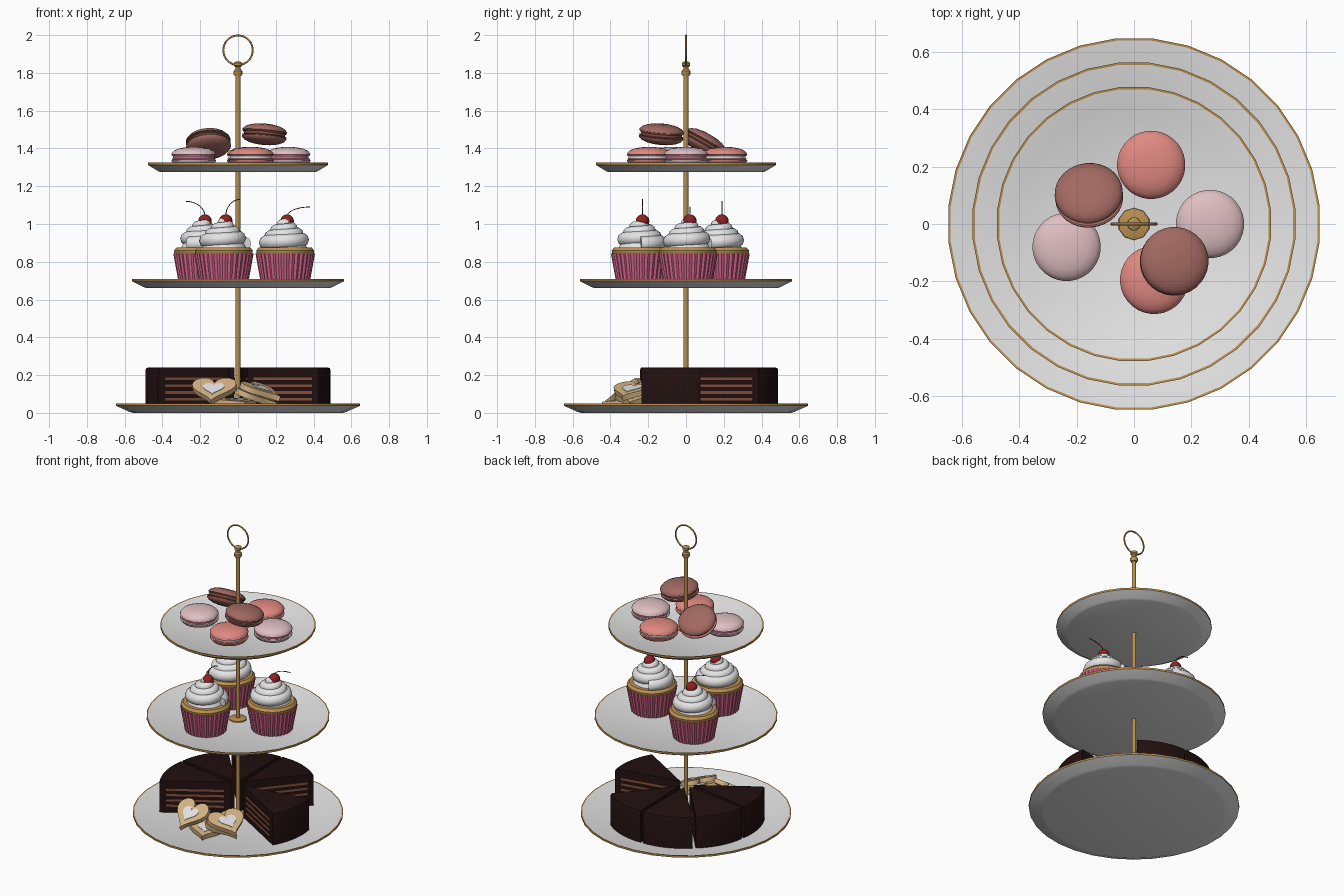
import bpy, bmesh
from math import sin, cos, pi, radians
from mathutils import Matrix, Vector, Euler

if "Cube" in bpy.data.objects:
    bpy.data.objects.remove(bpy.data.objects["Cube"])


def material(name, *rgb):
    m = bpy.data.materials.new(name)
    m.use_nodes = True
    m.diffuse_color = (*rgb, 1)
    m.node_tree.nodes["Principled BSDF"].inputs["Base Color"].default_value = (*rgb, 1)
    return m


WHITE = material("porcelain white", .78, .78, .78)
GOLD = material("gold", .5, .28, .08)
CHOC = material("dark chocolate", .016, .005, .005)
LAYER = material("cake layer brown", .25, .085, .05)
WRAP = material("wrapper pink", .65, .13, .25)
CHERRY = material("cherry red", .28, .015, .015)
COOKIE = material("cookie tan", .68, .46, .23)
PALE = material("pale pink", .74, .52, .54)
CORAL = material("coral pink", .75, .25, .22)
MAUVE = material("cocoa brown", .36, .14, .12)


def finish(name, bm, mats, matrix=Matrix(), angle=40):
    """Turn a bmesh into a placed object with smooth shading and sharp edges."""
    bmesh.ops.recalc_face_normals(bm, faces=bm.faces)
    me = bpy.data.meshes.new(name)
    bm.to_mesh(me)
    bm.free()
    for m in mats:
        me.materials.append(m)
    ob = bpy.data.objects.new(name, me)
    bpy.context.collection.objects.link(ob)
    ob.matrix_world = matrix
    bpy.ops.object.select_all(action='DESELECT')
    ob.select_set(True)
    bpy.context.view_layer.objects.active = ob
    if angle:
        bpy.ops.object.shade_smooth_by_angle(angle=radians(angle))
    return ob


def lathe(name, profile, sides, mats, index=None, matrix=Matrix(), angle=40, pleat=0):
    """Revolve (radius, z) points; index gives the material of each band."""
    bm = bmesh.new()
    rings = []
    for r, z in profile:
        ring = []
        for i in range(sides):
            a = 2 * pi * (i + .5) / sides
            rr = r - pleat * (i % 2)
            ring.append(bm.verts.new((rr * cos(a), rr * sin(a), z)))
        rings.append(ring)
    for k in range(len(rings) - 1):
        for i in range(sides):
            j = (i + 1) % sides
            f = bm.faces.new((rings[k][i], rings[k][j], rings[k + 1][j], rings[k + 1][i]))
            f.material_index = index[k] if index else 0
    bmesh.ops.remove_doubles(bm, verts=bm.verts, dist=1e-5)
    return finish(name, bm, mats, matrix, angle)


def tube(name, points, radii, mat, sides=8, matrix=Matrix()):
    """Sweep a circle along points, framed against the vertical."""
    bm = bmesh.new()
    rings = []
    for k, p in enumerate(points):
        t = (points[min(k + 1, len(points) - 1)] - points[max(k - 1, 0)]).normalized()
        side = t.cross(Vector((0, 0, 1)) if abs(t.z) < .9 else Vector((0, 1, 0))).normalized()
        up = side.cross(t)
        rings.append([bm.verts.new(p + radii[k] * (side * cos(a) + up * sin(a)))
                      for a in [2 * pi * i / sides for i in range(sides)]])
    for a, b in zip(rings, rings[1:]):
        for i in range(sides):
            j = (i + 1) % sides
            bm.faces.new((a[i], a[j], b[j], b[i]))
    bm.faces.new(rings[0])
    bm.faces.new(rings[-1])
    return finish(name, bm, [mat], matrix, 60)


def place(x, y, z, rx=0, ry=0, rz=0):
    turn = Euler([radians(v) for v in (rx, ry, rz)]).to_matrix().to_4x4()
    return Matrix.Translation((x, y, z)) @ turn


# Plates with gilded rims, and the flange that holds each one
for level, R, z in (("bottom", .65, 0), ("middle", .565, .66), ("top", .48, 1.275)):
    lathe(level + "_plate",
          [(0, z), (.86 * R, z), (.89 * R, z + .006), (R, z + .038), (R, z + .05),
           (R - .008, z + .05), (.87 * R, z + .024), (0, z + .02)],
          32, [WHITE, GOLD], [0, 0, 0, 1, 1, 0, 0])
    lathe(level + "_flange", [(0, z + .015), (.057, z + .015), (.055, z + .028), (.03, z + .034), (0, z + .034)],
          10, [GOLD])

# Pole, collars and carrying ring
lathe("pole", [(0, .02), (.013, .02), (.013, 1.84), (0, 1.84)], 12, [GOLD])
lathe("finial", [(0, 1.785), (.02, 1.785), (.024, 1.793), (.024, 1.81), (.015, 1.82),
                 (.015, 1.832), (.023, 1.838), (.023, 1.853), (.012, 1.86), (0, 1.86)], 12, [GOLD])
ring_path = [Vector((.078 * sin(a), 0, 1.92 - .078 * cos(a))) for a in [2 * pi * i / 40 for i in range(41)]]
bm = bmesh.new()
loops = []
for p in ring_path[:-1]:
    out = (p - Vector((0, 0, 1.92))).normalized()
    loops.append([bm.verts.new(p + .005 * (out * cos(a) + Vector((0, sin(a), 0))))
                  for a in [2 * pi * i / 8 for i in range(8)]])
for k, a in enumerate(loops):
    b = loops[(k + 1) % len(loops)]
    for i in range(8):
        j = (i + 1) % 8
        bm.faces.new((a[i], a[j], b[j], b[i]))
finish("carrying_ring", bm, [GOLD], angle=60)

# Macarons: two domed shells with a ruffled foot around a filling
half = [(0, .055), (.045, .053), (.08, .046), (.105, .035), (.118, .021),
        (.119, .015), (.113, .013), (.118, .008), (.11, .006)]
macaron = [(r, -z) for r, z in half] + half[::-1]
bands = [0] * 8 + [1] + [0] * 8
for name, shell, fill, spot in (
        ("coral_macaron_back", CORAL, WHITE, place(.06, .206, 1.353)),
        ("coral_macaron_front", CORAL, WHITE, place(.07, -.195, 1.353)),
        ("pale_macaron_left", PALE, WRAP, place(.265, 0, 1.353)),
        ("pale_macaron_right", PALE, WRAP, place(-.235, -.08, 1.353)),
        ("cocoa_macaron_stacked", MAUVE, LAYER, place(.14, -.13, 1.475, -5, 5)),
        ("cocoa_macaron_leaning", MAUVE, LAYER, place(-.157, .1, 1.425, -30, -4))):
    lathe(name, macaron, 32, [shell, fill], bands, spot, 50)


# Cupcakes: pleated wrapper, sponge, piped swirl, cherry and stalk
def cupcake(tag, x, y, turn, dx, dz):
    here = place(x, y, .68)
    lathe("wrapper_" + tag, [(0, 0), (.128, 0), (.158, .165), (.15, .165), (0, .15)],
          64, [WRAP], None, here, 0, .006)
    lathe("sponge_" + tag, [(.14, .15), (.153, .165), (.154, .18), (.14, .196), (0, .2)],
          32, [GOLD], None, here)
    n, turns = 110, 3.6
    path, radii = [], []
    for i in range(n + 1):
        t = i / n
        a = 2 * pi * turns * t + turn
        r = .105 * (1 - t) ** .8
        path.append(Vector((r * cos(a), r * sin(a), .215 + .115 * t)))
        radii.append(.04 - .014 * t)
    tube("frosting_swirl_" + tag, path, radii, WHITE, 10, here)
    lathe("frosting_core_" + tag, [(.12, .19), (.1, .23), (.06, .29), (0, .335)], 20, [WHITE], None, here)
    bm = bmesh.new()
    bmesh.ops.create_uvsphere(bm, u_segments=16, v_segments=10, radius=.036)
    finish("cherry_" + tag, bm, [CHERRY], here @ Matrix.Translation((.01, .01, .335)), 60)
    stalk = [Vector((.01 + dx * (1 - cos(a)), .01, .36 + dz * sin(a))) for a in [pi / 2 * i / 10 for i in range(11)]]
    tube("cherry_stalk_" + tag, stalk, [.0025] * 11, CHERRY, 6, here)


cupcake("front", -.075, -.24, 0, .075, .09)
cupcake("left", .25, .01, 2, .12, .05)
cupcake("back", -.185, .18, 4, -.1, .08)


# Cake slices: glazed wedge with layer strips on both cut sides
def cake_slice(tag, angle, radius=.44, width=42, low=.025, high=.24):
    w = radians(width / 2)
    bm = bmesh.new()
    outline = [(0, 0)] + [(radius * cos(w * i / 6), radius * sin(w * i / 6)) for i in range(-6, 7)]
    base = bm.faces.new([bm.verts.new((x, y, low)) for x, y in outline])
    top = bmesh.ops.extrude_face_region(bm, geom=[base])["geom"]
    bmesh.ops.translate(bm, vec=(0, 0, high - low), verts=[v for v in top if isinstance(v, bmesh.types.BMVert)])
    rim = [e for e in bm.edges if all(v.co.z > high - .01 for v in e.verts)
           and all(v.co.length > .3 for v in e.verts)]
    bmesh.ops.bevel(bm, geom=rim, offset=.012, segments=2, affect='EDGES', profile=.5)
    for s in (-1, 1):
        for k in range(4):
            m = (Matrix.Rotation(s * w, 4, 'Z') @ Matrix.Translation((radius * .5, 0, .072 + .036 * k))
                 @ Matrix.Diagonal((radius * .82, .005, .014, 1)))
            made = bmesh.ops.create_cube(bm, size=1, matrix=m)
            for f in {f for v in made["verts"] for f in v.link_faces}:
                f.material_index = 1
    a = radians(angle)
    finish("cake_slice_" + tag, bm, [CHOC, LAYER], place(.05 * cos(a), .05 * sin(a), 0, 0, 0, angle), 30)


for i, angle in enumerate((-10, 71, 111, 151, 191)):
    cake_slice(str(i + 1), angle)


# Heart cookies with an iced centre
def heart(bm, size, low, high, index):
    pts = []
    for i in range(36):
        t = 2 * pi * i / 36
        pts.append((size * sin(t) ** 3,
                    size / 16 * (13 * cos(t) - 5 * cos(2 * t) - 2 * cos(3 * t) - cos(4 * t) + 2)))
    a = [bm.verts.new((x, y, low)) for x, y in pts]
    b = [bm.verts.new((x, y, high)) for x, y in pts]
    faces = [bm.faces.new(a), bm.faces.new(b)]
    faces += [bm.faces.new((a[i - 1], a[i], b[i], b[i - 1])) for i in range(36)]
    for f in faces:
        f.material_index = index


for tag, spot in (("right", place(-.13, -.33, .115, 35, 0, -8)),
                  ("left", place(.13, -.29, .115, 22, 0, 62)),
                  ("left_under", place(.1, -.27, .082, 22, 0, 75)),
                  ("flat", place(0, -.34, .055, 6, 0, 20))):
    bm = bmesh.new()
    heart(bm, .118, -.015, .015, 0)
    heart(bm, .058, .012, .018, 1)
    finish("heart_cookie_" + tag, bm, [COOKIE, WHITE], spot)
